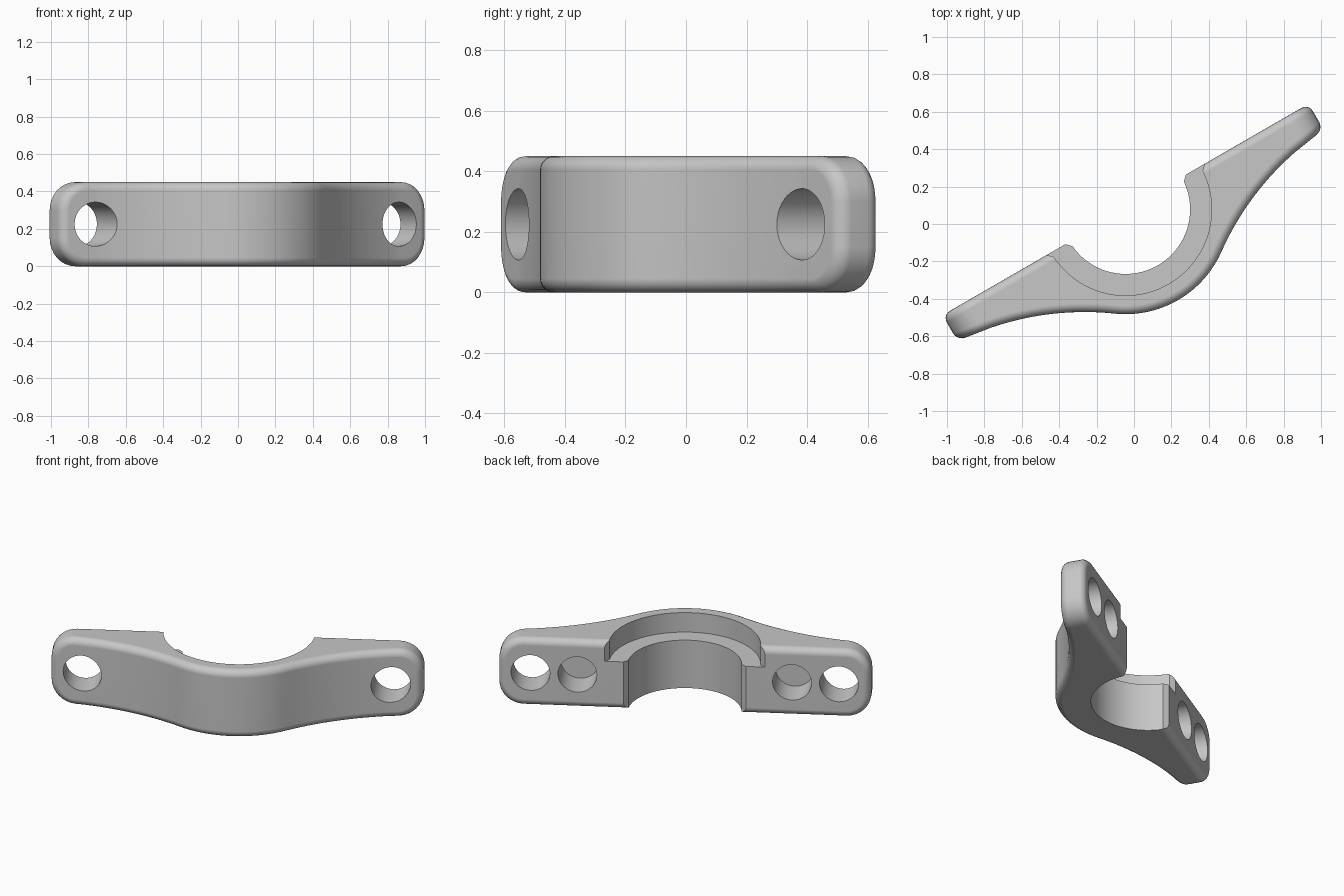
import bpy, bmesh
from math import sin, cos, asin, pi, radians
from mathutils import Matrix

if "Cube" in bpy.data.objects:
    bpy.data.objects.remove(bpy.data.objects["Cube"], do_unlink=True)

HEIGHT, HALF_LEN, BACK = 0.45, 1.13, 0.09
TO_XZ = Matrix.Rotation(pi / 2, 4, 'X')  # turns plan (x, y) into elevation (x, z)


def arc(cx, cy, r, start, end, n):
    step = (end - start) / n
    return [(cx + r * cos(start + step * i), cy + r * sin(start + step * i)) for i in range(n + 1)]


def prism(name, points, low, high, matrix=Matrix()):
    """Closed solid with a flat outline between two heights, optionally transformed."""
    bm = bmesh.new()
    bottom = [bm.verts.new((x, y, low)) for x, y in points]
    top = [bm.verts.new((x, y, high)) for x, y in points]
    bm.faces.new(bottom[::-1])
    bm.faces.new(top)
    for i in range(len(points)):
        bm.faces.new((bottom[i - 1], bottom[i], top[i], top[i - 1]))
    bm.transform(matrix)
    bm.normal_update()
    if bm.calc_volume(signed=True) < 0:
        bmesh.ops.reverse_faces(bm, faces=bm.faces)
    mesh = bpy.data.meshes.new(name)
    bm.to_mesh(mesh)
    bm.free()
    ob = bpy.data.objects.new(name, mesh)
    bpy.context.collection.objects.link(ob)
    return ob


def apply_modifiers(ob):
    bpy.context.view_layer.update()
    deps = bpy.context.evaluated_depsgraph_get()
    mesh = bpy.data.meshes.new_from_object(ob.evaluated_get(deps))
    ob.modifiers.clear()
    ob.data = mesh


def combine(ob, tool, operation):
    mod = ob.modifiers.new("cut", 'BOOLEAN')
    mod.operation, mod.solver, mod.object = operation, 'EXACT', tool
    apply_modifiers(ob)
    bpy.data.objects.remove(tool, do_unlink=True)


# Plan outline: round boss flowing into concave arms, flat at the back
boss_r, blend_r, tangent = 0.56, 1.538, radians(36)
cx, cy = (boss_r + blend_r) * sin(tangent), BACK - (boss_r + blend_r) * cos(tangent)
boss = arc(0, BACK, boss_r, -pi / 2 - tangent, -pi / 2 + tangent, 24)
right_arm = arc(cx, cy, blend_r, pi / 2 + tangent, pi / 2 + radians(11), 14)[1:]
right_arm += [(1.25, -0.05), (1.25, BACK)]
left_arm = [(-x, y) for x, y in reversed(right_arm)]
clamp = prism("clamp_half", left_arm + boss + right_arm, -0.2, HEIGHT + 0.2)

# Elevation outline: bar with rounded ends
r = 0.15
corners = [(1, 1, 0), (-1, 1, 1), (-1, -1, 2), (1, -1, 3)]
bar = []
for sx, sz, quarter in corners:
    z = HEIGHT - r if sz > 0 else r
    bar += arc(sx * (HALF_LEN - r), z, r, quarter * pi / 2, (quarter + 1) * pi / 2, 8)
combine(clamp, prism("bar", bar, -1, 1, TO_XZ), 'INTERSECT')

# Soft outer edges
bevel = clamp.modifiers.new("fillet", 'BEVEL')
bevel.width, bevel.segments = 0.045, 5
bevel.limit_method, bevel.angle_limit = 'ANGLE', radians(40)
bevel.use_clamp_overlap = False
apply_modifiers(clamp)


# Bore and wider counterbore, both chamfered at the flat back
def bore_outline(radius, chamfer=0.028, reach=0.1):
    a = asin(chamfer / radius)
    mouth = radius * cos(a) + chamfer + reach
    half = arc(0, BACK, radius, pi + a, 2 * pi - a, 56)
    return [(-mouth, BACK + reach)] + half + [(mouth, BACK + reach)]


combine(clamp, prism("bore", bore_outline(0.345), -0.2, 0.7), 'DIFFERENCE')
combine(clamp, prism("counterbore", bore_outline(0.46), 0.32, 0.7), 'DIFFERENCE')

# Bolt holes: outer ones go through, inner ones are blind
for side in (-1, 1):
    for x, front in ((0.937, -0.5), (0.652, BACK - 0.2)):
        ring = arc(side * x, HEIGHT / 2, 0.118, 0, 2 * pi, 40)[:-1]
        combine(clamp, prism("hole", ring, -0.3, -front, TO_XZ), 'DIFFERENCE')

# The whole part is turned about the vertical axis
clamp.data.transform(Matrix.Rotation(radians(30), 4, 'Z'))

grey = bpy.data.materials.new("plain_grey")
grey.use_nodes = True
colour = (0.57, 0.57, 0.57, 1)
grey.diffuse_color = colour
grey.node_tree.nodes["Principled BSDF"].inputs["Base Color"].default_value = colour
clamp.data.materials.clear()
clamp.data.materials.append(grey)

bpy.ops.object.select_all(action='DESELECT')
clamp.select_set(True)
bpy.context.view_layer.objects.active = clamp
bpy.ops.object.shade_smooth_by_angle(angle=radians(30))
normals = clamp.modifiers.new("even_shading", 'WEIGHTED_NORMAL')
normals.keep_sharp = True
